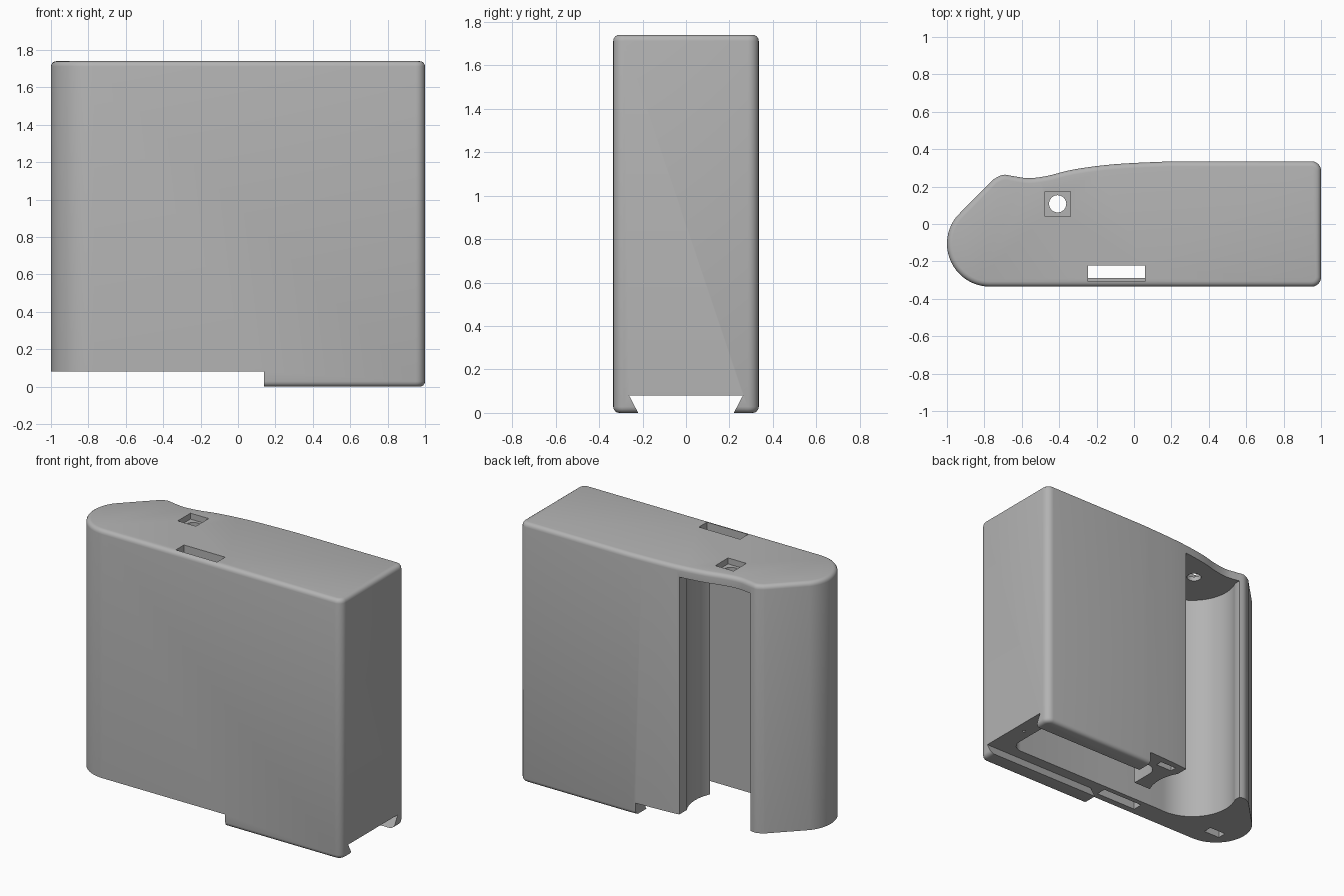
import bpy, bmesh, math
from mathutils import Vector

cube = bpy.data.objects.get("Cube")
if cube:
    bpy.data.objects.remove(cube, do_unlink=True)

TOP, DECK, CEIL, STEP_X = 1.74, 0.08, 1.67, 0.14

grey = bpy.data.materials.new("plain_grey")
grey.use_nodes = True
colour = (0.45, 0.45, 0.45, 1)
grey.diffuse_color = colour
grey.node_tree.nodes["Principled BSDF"].inputs["Base Color"].default_value = colour


def arc(cx, cy, r, start, end, n):
    angles = [math.radians(start + (end - start) * i / n) for i in range(n + 1)]
    return [(cx + r * math.cos(a), cy + r * math.sin(a)) for a in angles]


def rounded(x0, x1, y0, y1, r, n=6):
    return (arc(x1 - r, y0 + r, r, -90, 0, n) + arc(x1 - r, y1 - r, r, 0, 90, n)
            + arc(x0 + r, y1 - r, r, 90, 180, n) + arc(x0 + r, y0 + r, r, 180, 270, n))


def rect(x0, x1, y0, y1):
    return [(x0, y0), (x1, y0), (x1, y1), (x0, y1)]


def spline(pts, n=5):
    """Smooth curve through the points, end points included."""
    p = [Vector(q) for q in [pts[0]] + pts + [pts[-1]]]
    out = []
    for a, b, c, d in zip(p, p[1:], p[2:], p[3:]):
        for i in range(n):
            t = i / n
            out.append(tuple(0.5 * (2 * b + (c - a) * t + (2 * a - 5 * b + 4 * c - d) * t * t
                                    + (3 * b - a - 3 * c + d) * t ** 3)))
    return out + [tuple(pts[-1])]


def prism(name, pts, lo, hi, along_x=False, rim=0):
    """Extrude a flat outline along z, or along x, with optional rounded rims."""
    bm = bmesh.new()
    place = (lambda p, h: (h, *p)) if along_x else (lambda p, h: (*p, h))
    low = [bm.verts.new(place(p, lo)) for p in pts]
    high = [bm.verts.new(place(p, hi)) for p in pts]
    bm.faces.new(low[::-1])
    bm.faces.new(high)
    for i in range(len(pts)):
        j = (i + 1) % len(pts)
        bm.faces.new((low[i], low[j], high[j], high[i]))
    bmesh.ops.recalc_face_normals(bm, faces=bm.faces[:])
    if rim:
        edges = [e for e in bm.edges if abs(e.verts[0].co.z - e.verts[1].co.z) < 1e-5]
        bmesh.ops.bevel(bm, geom=edges, offset=rim, segments=4, profile=0.5, affect='EDGES')
    mesh = bpy.data.meshes.new(name)
    bm.to_mesh(mesh)
    bm.free()
    mesh.materials.append(grey)
    obj = bpy.data.objects.new(name, mesh)
    bpy.context.collection.objects.link(obj)
    return obj


# Housing outline: square right end, curved back, slanted flank, round nose
outline = (arc(0.95, -0.285, 0.05, -90, 0, 6) + arc(0.95, 0.285, 0.05, 0, 90, 6)
           + spline([(0.2, 0.335), (-0.1, 0.32), (-0.32, 0.292), (-0.46, 0.258),
                     (-0.56, 0.245), (-0.64, 0.255), (-0.7, 0.263), (-0.75, 0.24)])
           + arc(-0.77, -0.105, 0.23, 140, 270, 20))
housing = prism("housing", outline, 0, TOP, rim=0.028)

# Cutters
bay = arc(-0.41, 0.09, 0.28, 0, 360, 48)[:-1]
cutters = [
    prism("step_cut", rect(-1.2, STEP_X, -0.6, 0.6), -0.2, DECK),
    prism("dovetail_cut", [(-0.285, -0.04), (-0.22, -0.04), (-0.22, 0), (-0.262, DECK),
                           (0.262, DECK), (0.22, 0), (0.22, -0.04)][1:], -0.1, 1.2, along_x=True),
    prism("bay_cut", bay, -0.1, CEIL),
    prism("bay_mouth_cut", rect(-0.66, -0.17, 0.1, 0.6), -0.12, CEIL),
    prism("pocket_cut", rounded(-0.03, 0.865, -0.188, 0.2, 0.08), -0.14, CEIL),
    prism("passage_cut", rect(-0.41, 0.1, -0.188, -0.03), -0.16, CEIL),
    prism("square_recess_cut", rect(-0.475, -0.34, 0.04, 0.175), TOP - 0.04, 2),
    prism("round_hole_cut", arc(-0.408, 0.108, 0.046, 0, 360, 32)[:-1], 1.5, 1.9),
    prism("strap_slot_cut", rect(-0.245, 0.06, -0.29, -0.222), -0.2, 2),
    prism("strap_ledge_cut", rect(-0.245, 0.06, -0.308, -0.222), TOP - 0.06, 2.1),
    prism("nose_slot_cut", rect(-0.89, -0.77, -0.22, -0.16), -0.1, 0.4),
    prism("rear_slot_cut", rect(-0.11, 0.01, 0.235, 0.28), -0.1, 0.4),
    prism("pin_hole_cut", arc(0.93, 0.02, 0.01, 0, 360, 12)[:-1], -0.1, 0.2),
]

bpy.ops.object.select_all(action='DESELECT')
housing.select_set(True)
bpy.context.view_layer.objects.active = housing
for cutter in cutters:
    cutter.hide_render = True
    mod = housing.modifiers.new(cutter.name, 'BOOLEAN')
    mod.operation, mod.solver, mod.object = 'DIFFERENCE', 'EXACT', cutter
    bpy.ops.object.modifier_apply(modifier=mod.name)
    bpy.data.objects.remove(cutter, do_unlink=True)

bpy.ops.object.shade_smooth_by_angle(angle=math.radians(30))
